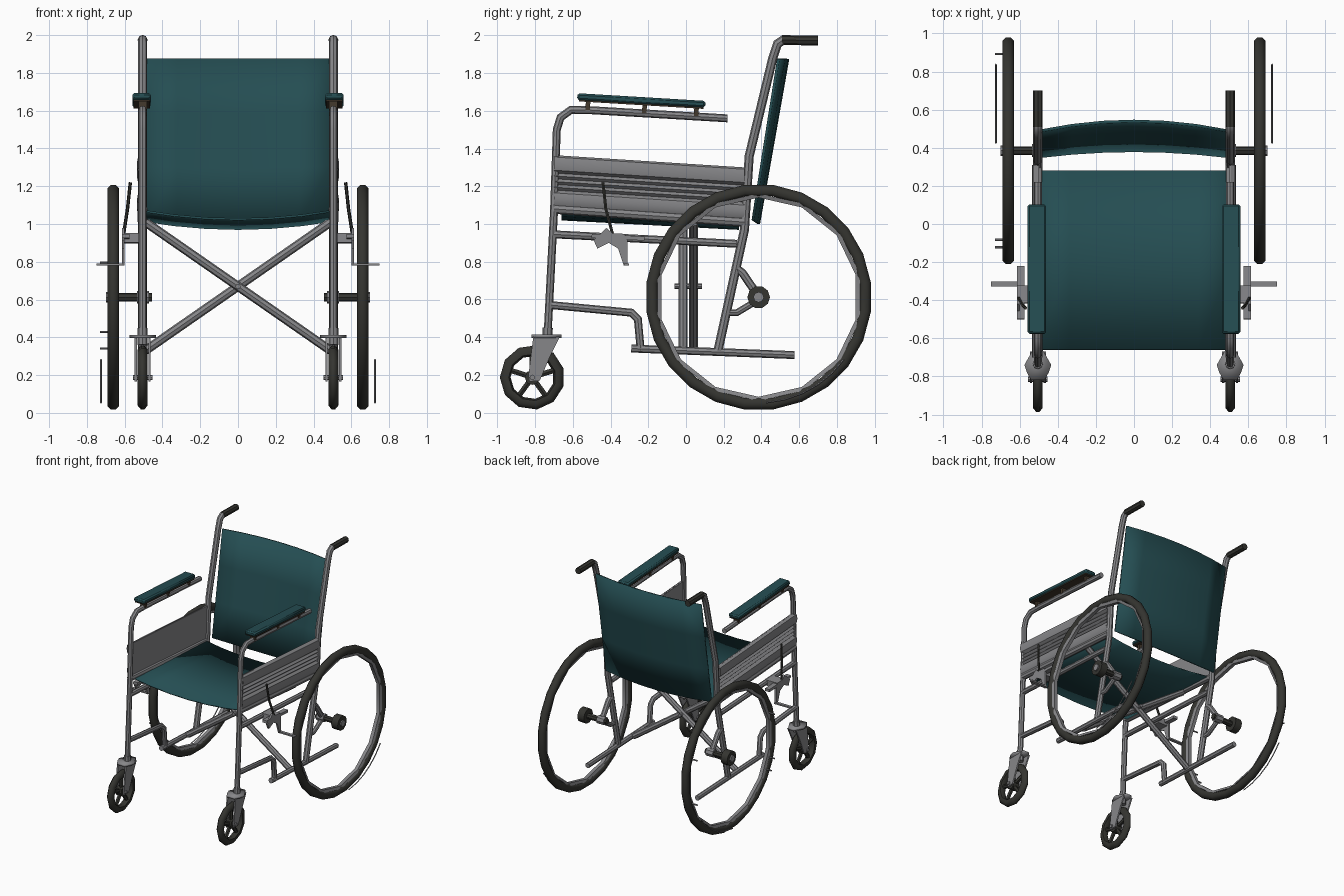
import bpy, bmesh, math
from mathutils import Vector, Matrix

if "Cube" in bpy.data.objects:
    bpy.data.objects.remove(bpy.data.objects["Cube"])


def material(name, rgb):
    m = bpy.data.materials.new(name)
    m.diffuse_color = (*rgb, 1)
    m.use_nodes = True
    m.node_tree.nodes["Principled BSDF"].inputs["Base Color"].default_value = m.diffuse_color
    return m


METAL = material("grey metal", (0.24, 0.24, 0.25))
RUBBER = material("dark rubber", (0.035, 0.035, 0.03))
FABRIC = material("teal vinyl", (0.018, 0.075, 0.085))
WOOD = material("brown underside", (0.055, 0.04, 0.025))


def finish(name, bm, mat, angle=40):
    bmesh.ops.recalc_face_normals(bm, faces=bm.faces)
    me = bpy.data.meshes.new(name)
    bm.to_mesh(me)
    bm.free()
    ob = bpy.data.objects.new(name, me)
    bpy.context.collection.objects.link(ob)
    me.materials.append(mat)
    bpy.ops.object.select_all(action='DESELECT')
    ob.select_set(True)
    bpy.context.view_layer.objects.active = ob
    bpy.ops.object.shade_smooth_by_angle(angle=math.radians(angle))
    return ob


def tube(name, pts, r, mat=METAL, sides=8):
    """Round tube swept through the points, mitred at the bends."""
    pts = [Vector(p) for p in pts]
    bm = bmesh.new()
    rings = []
    for i, p in enumerate(pts):
        a = (p - pts[i - 1]).normalized() if i else (pts[1] - p).normalized()
        b = (pts[i + 1] - p).normalized() if i < len(pts) - 1 else a
        t = (a + b).normalized()
        side = Vector((1, 0, 0)) if abs(t.x) < 0.7 else Vector((0, 1, 0))
        u = (side - t * side.dot(t)).normalized()
        v = t.cross(u) / max(0.6, t.dot(a))
        rings.append([bm.verts.new(p + r * (math.cos(k) * u + math.sin(k) * v))
                      for k in (2 * math.pi * j / sides for j in range(sides))])
    for q, w in zip(rings, rings[1:]):
        for j in range(sides):
            k = (j + 1) % sides
            bm.faces.new((q[j], q[k], w[k], w[j]))
    bm.faces.new(rings[0])
    bm.faces.new(rings[-1])
    return finish(name, bm, mat)


def box(name, centre, size, mat=METAL, tilt=0.0, bevel=0.0):
    bm = bmesh.new()
    bmesh.ops.create_cube(bm, size=1)
    bmesh.ops.scale(bm, vec=size, verts=bm.verts)
    if bevel:
        bmesh.ops.bevel(bm, geom=bm.edges[:], offset=bevel, segments=1, affect='EDGES')
    bm.transform(Matrix.Translation(centre) @ Matrix.Rotation(tilt, 4, 'X'))
    return finish(name, bm, mat)


def ring(name, centre, profile, n, mat):
    """Closed (radius, x) profile turned round the x axis."""
    bm = bmesh.new()
    c = Vector(centre)
    rows = [[bm.verts.new(c + Vector((x, r * math.cos(a), r * math.sin(a)))) for r, x in profile]
            for a in (2 * math.pi * (i + 0.5) / n for i in range(n))]
    m = len(profile)
    for i in range(n):
        q, w = rows[i], rows[(i + 1) % n]
        for j in range(m):
            bm.faces.new((q[j], q[(j + 1) % m], w[(j + 1) % m], w[j]))
    return finish(name, bm, mat, 50)


def prism(name, outline, x0, x1, mat=METAL):
    """Extrude a (y, z) outline between two x positions."""
    bm = bmesh.new()
    a = [bm.verts.new((x0, y, z)) for y, z in outline]
    b = [bm.verts.new((x1, y, z)) for y, z in outline]
    bm.faces.new(a)
    bm.faces.new(b)
    for i in range(len(a)):
        k = (i + 1) % len(a)
        bm.faces.new((a[i], a[k], b[k], b[i]))
    return finish(name, bm, mat)


def sheet(name, fn, nu, nv, mat, thick=0.0):
    """Grid of fn(u, v) with optional thickness."""
    bm = bmesh.new()
    g = [[bm.verts.new(fn(i / nu, j / nv)) for j in range(nv + 1)] for i in range(nu + 1)]
    for i in range(nu):
        for j in range(nv):
            bm.faces.new((g[i][j], g[i + 1][j], g[i + 1][j + 1], g[i][j + 1]))
    ob = finish(name, bm, mat, 35)
    if thick:
        mod = ob.modifiers.new("thickness", 'SOLIDIFY')
        mod.thickness = thick
        mod.offset = 0
    return ob


# Sagging seat and slung backrest
def seat_point(u, v):
    x = 2 * u - 1
    return (0.51 * x, -0.66 + 0.94 * v, 1.07 - 0.05 * v - 0.045 * (1 - x * x))


def back_point(u, v):
    x = 2 * u - 1
    bow = 1 - x * x
    return (0.485 * x, 0.355 + 0.135 * v + (0.03 + 0.02 * v) * bow, 1.02 + 0.855 * v - 0.02 * bow * (1 - v))


sheet("seat", seat_point, 6, 2, FABRIC, 0.012)
sheet("backrest", back_point, 6, 3, FABRIC, 0.015)

# Folding cross brace with its pivot bolt
for s, y in ((1, -0.015), (-1, 0.04)):
    tube("cross_brace", [(-0.49 * s, y, 1.01), (0.49 * s, y, 0.33)], 0.024)
tube("brace_pivot", [(0, -0.06, 0.67), (0, 0.085, 0.67)], 0.014)

# Outer side panel ridges as (height from top, outward offset)
RIDGES = [(0, 0), (0.01, 0.02), (0.045, 0.027), (0.08, 0.02), (0.095, 0.0), (0.11, 0.016), (0.125, 0.0),
          (0.14, 0.016), (0.155, 0.0), (0.17, 0.016), (0.185, 0.0), (0.2, 0.02), (0.23, 0.025), (0.265, 0.015), (0.29, 0)]

for s in (-1, 1):
    X = 0.505 * s

    def path(pts, x=X):
        return [(x, y, z) for y, z in pts]

    # Main frame tubes
    tube("back_post", path([(0.17, 0.33), (0.31, 0.97), (0.335, 1.36), (0.46, 1.88), (0.485, 1.955),
                            (0.515, 1.975), (0.55, 1.975)]), 0.024)
    tube("push_handle_grip", path([(0.51, 1.975), (0.53, 1.975), (0.70, 1.972)]), 0.026, RUBBER)
    tube("front_post", path([(-0.735, 0.39), (-0.70, 1.06), (-0.685, 1.50), (-0.665, 1.565), (-0.61, 1.605),
                             (-0.5, 1.603), (0.22, 1.56)]), 0.021)
    tube("seat_rail", path([(-0.70, 1.08), (0.31, 1.01)]), 0.026)
    tube("middle_rail", path([(-0.70, 0.945), (0.27, 0.895)]), 0.021)
    tube("front_lower_rail", path([(-0.715, 0.57), (-0.29, 0.53), (-0.255, 0.495), (-0.24, 0.33)]), 0.021)
    tube("bottom_rail", path([(-0.29, 0.34), (0.575, 0.305)]), 0.021)

    # Ridged side panel with a flat inner face
    def ridge_point(u, v):
        h, o = RIDGES[round(v * (len(RIDGES) - 1))]
        return (X + s * (0.004 + o), -0.70 + 1.01 * u, 1.365 - 0.065 * u - h)

    sheet("side_panel_ridges", ridge_point, 1, len(RIDGES) - 1, METAL)
    prism("side_panel_inner", [(-0.70, 1.06), (-0.70, 1.365), (0.31, 1.30), (0.31, 1.0)], X - 0.006 * s, X + 0.003 * s)

    # Armrest pad, underside and clips
    tilt = -0.06
    box("armrest_pad", (X + 0.005 * s, -0.237, 1.655), (0.098, 0.68, 0.036), FABRIC, tilt, 0.01)
    box("armrest_base", (X + 0.005 * s, -0.237, 1.634), (0.088, 0.66, 0.008), WOOD, tilt)
    for y in (-0.52, -0.22, 0.055):
        box("armrest_clip", (X, y, 1.613 - 0.055 * (y + 0.22)), (0.045, 0.024, 0.05), WOOD, tilt)

    # Big rear wheel: tyre, rim, hub and axle
    W = (0.66 * s, 0.385, 0.612)
    ring("rear_tyre", W, [(0.60, -0.012), (0.60, 0.012), (0.582, 0.03), (0.555, 0.03),
                          (0.54, 0.016), (0.54, -0.016), (0.555, -0.03), (0.582, -0.03)], 24, RUBBER)
    ring("rear_rim", W, [(0.55, -0.022), (0.55, 0.022), (0.528, 0.014), (0.528, -0.014)], 14, METAL)
    tube("rear_hub", [(0.63 * s, *W[1:]), (0.69 * s, *W[1:])], 0.06, RUBBER, 10)
    tube("rear_hub_cap", [(0.69 * s, *W[1:]), (0.70 * s, *W[1:])], 0.028, METAL)
    tube("rear_axle", [(0.455 * s, *W[1:]), (0.64 * s, *W[1:])], 0.023, RUBBER)
    tube("axle_collar", [(0.47 * s, *W[1:]), (0.535 * s, *W[1:])], 0.034, METAL)
    tube("axle_upper_arm", path([(0.26, 0.77), (0.30, 0.74), (0.375, 0.63)]), 0.022)
    tube("axle_lower_arm", path([(0.22, 0.53), (0.27, 0.53), (0.37, 0.59)]), 0.018)

    # Remaining hand rim arc with standoff pegs
    arc = [math.radians(d) for d in range(-86, -34, 10)]
    tube("hand_rim_arc", [(0.725 * s, W[1] + 0.56 * math.cos(a), W[2] + 0.56 * math.sin(a)) for a in arc], 0.005, METAL, 4)
    if s < 0:
        for d in (-150, -20, 20, 160, 200):
            a = math.radians(d)
            y, z = W[1] + 0.54 * math.cos(a), W[2] + 0.54 * math.sin(a)
            tube("hand_rim_peg", [(0.68 * s, y, z), (0.73 * s, y, z)], 0.006, METAL, 6)

    # Brake: mount, lever and shoe pin
    box("brake_mount", (0.565 * s, -0.37, 0.925), (0.10, 0.09, 0.05), METAL, -0.05)
    box("brake_slide", (0.595 * s, -0.36, 0.93), (0.04, 0.28, 0.022), METAL, -0.05)
    prism("brake_plate", [(-0.49, 0.915), (-0.42, 0.98), (-0.385, 0.945), (-0.31, 0.915), (-0.31, 0.78),
                          (-0.33, 0.78), (-0.36, 0.87), (-0.41, 0.90), (-0.47, 0.87)], 0.60 * s, 0.615 * s)
    tube("brake_lever", [(0.57 * s, -0.44, 1.22), (0.585 * s, -0.425, 1.08), (0.605 * s, -0.39, 0.95)], 0.009, RUBBER, 6)
    box("brake_shoe", (0.675 * s, -0.315, 0.785), (0.15, 0.025, 0.012))

    # Front caster: tyre, hub, spokes and fork
    C = (X, -0.815, 0.187)
    ring("caster_tyre", C, [(0.172, -0.008), (0.172, 0.008), (0.15, 0.026), (0.125, 0.024),
                            (0.115, 0.0), (0.125, -0.024), (0.15, -0.026)], 11, RUBBER)
    tube("caster_hub", [(X - 0.026, *C[1:]), (X + 0.026, *C[1:])], 0.04, RUBBER)
    tube("caster_bolt", [(X - 0.052, *C[1:]), (X + 0.052, *C[1:])], 0.014)
    for k in range(5):
        a = math.radians(90 + 72 * k)
        d = Vector((0, math.cos(a), math.sin(a)))
        tube("caster_spoke", [Vector(C) + 0.03 * d, Vector(C) + 0.125 * d], 0.016, RUBBER, 6)
    for o in (-0.036, 0.036):
        prism("caster_fork_leg", [(-0.81, 0.40), (-0.67, 0.40), (-0.72, 0.30), (-0.775, 0.17), (-0.83, 0.165),
                                  (-0.835, 0.20)], X + o - 0.006, X + o + 0.006)
    # Fork crown plate, pointed at the rear
    crown = sheet("caster_crown", lambda u, v: (X + (u - 0.5) * (0.15 - 0.09 * abs(2 * v - 0.9)),
                                                -0.82 + 0.16 * v, 0.405), 1, 4, METAL, 0.016)
    tube("caster_stem", [(X, -0.737, 0.36), (X, -0.733, 0.45)], 0.027)
